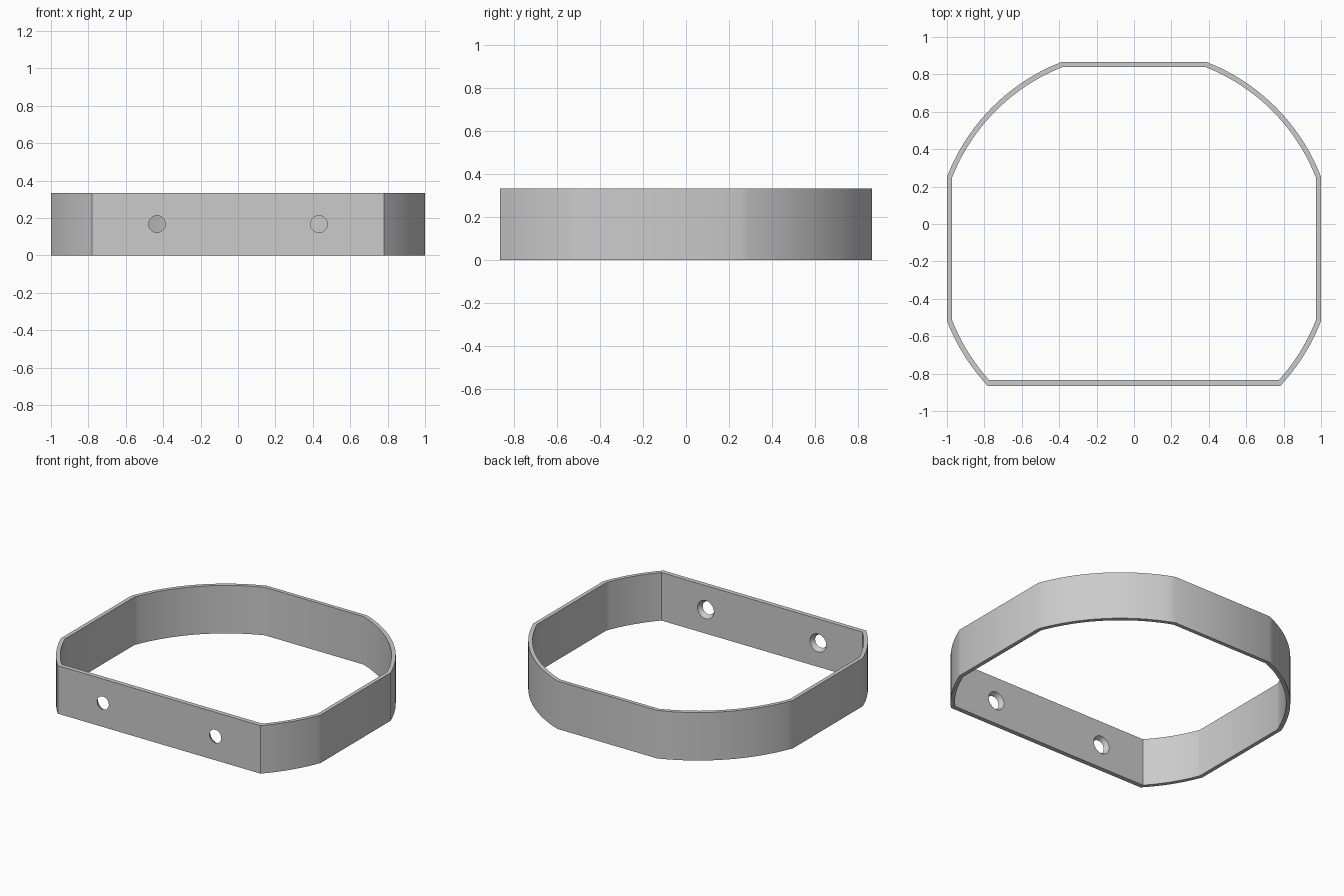
import bpy, bmesh, math
from mathutils import Matrix

if "Cube" in bpy.data.objects:
    bpy.data.objects.remove(bpy.data.objects["Cube"])

H = 0.334          # band height
CY = -0.133        # centre of the arcs
SEG = 20           # segments per arc


def outline(r, half, front):
    """Circle of radius r trimmed flat at the sides, back and front."""
    a_flat = math.acos(half / r)
    a_front = math.asin((front - CY) / r)
    right = []
    for a0, a1 in ((a_front, -a_flat), (a_flat, math.pi / 2 - a_flat)):
        for i in range(SEG + 1):
            a = a0 + (a1 - a0) * i / SEG
            right.append((r * math.cos(a), CY + r * math.sin(a)))
    return right + [(-x, y) for x, y in reversed(right)]


# Band: wall between outer and inner outlines
outer = outline(1.0716, 1.0, -0.867)
inner = outline(1.0446, 0.973, -0.835)
bm = bmesh.new()
rings = [[bm.verts.new((x, y, z)) for x, y in pts]
         for pts, z in ((outer, 0), (outer, H), (inner, H), (inner, 0))]
n = len(outer)
for k in range(4):
    a, b = rings[k], rings[(k + 1) % 4]
    for i in range(n):
        j = (i + 1) % n
        bm.faces.new((a[i], a[j], b[j], b[i]))
bmesh.ops.recalc_face_normals(bm, faces=bm.faces)
mesh = bpy.data.meshes.new("band")
bm.to_mesh(mesh)
bm.free()
band = bpy.data.objects.new("band", mesh)
bpy.context.collection.objects.link(band)

# Screw holes: countersunk from the inside of the front wall
bm = bmesh.new()
for x in (-0.433, 0.433):
    place = Matrix.Translation((x, -0.851, H / 2)) @ Matrix.Rotation(-math.pi / 2, 4, 'X')
    bmesh.ops.create_cone(bm, cap_ends=True, segments=40, radius1=0.0394,
                          radius2=0.0686, depth=0.052, matrix=place)
mesh = bpy.data.meshes.new("hole_cutter")
bm.to_mesh(mesh)
bm.free()
cutter = bpy.data.objects.new("hole_cutter", mesh)
bpy.context.collection.objects.link(cutter)
cutter.hide_render = True

bpy.context.view_layer.objects.active = band
band.select_set(True)
mod = band.modifiers.new("holes", 'BOOLEAN')
mod.operation = 'DIFFERENCE'
mod.solver = 'EXACT'
mod.object = cutter
bpy.ops.object.modifier_apply(modifier=mod.name)
bpy.data.objects.remove(cutter)
bpy.ops.object.shade_smooth_by_angle(angle=math.radians(30))
